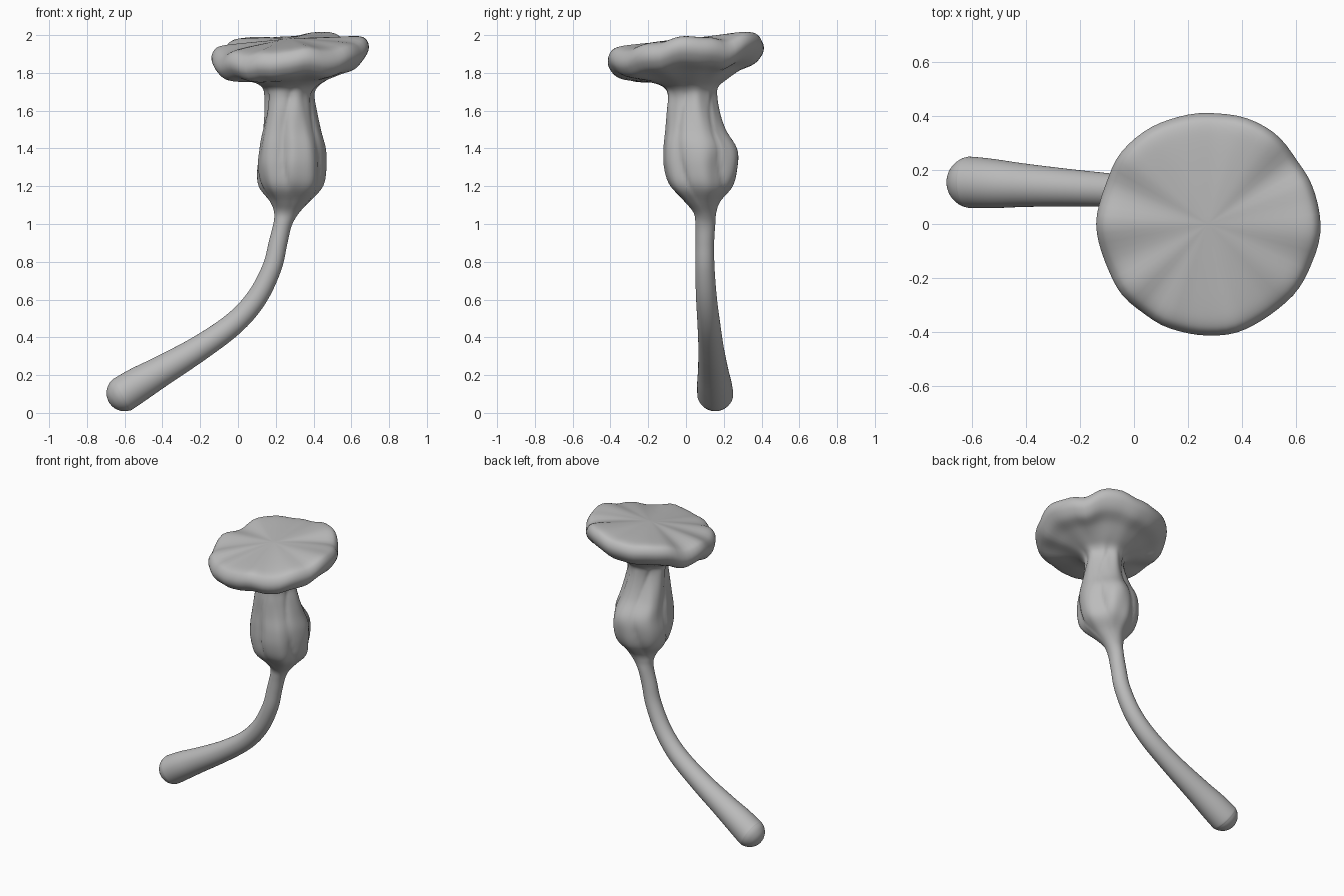
import bpy, bmesh, math
from mathutils import Vector, noise

cube = bpy.data.objects.get("Cube")
if cube:
    bpy.data.objects.remove(cube, do_unlink=True)

SIDES, STEPS = 72, 5

# Stem: x, z, radius, from the root upwards
stem = [(-.6, .105, .095), (-.52, .155, .091), (-.4, .225, .08), (-.2, .345, .067),
        (-.02, .475, .06), (.1, .61, .055), (.18, .77, .051), (.212, .9, .049)]
# Bulb: z, left x, right x, front y, back y
bulb = [(1.0, .188, .285, .05, .155), (1.06, .19, .32, .04, .16), (1.12, .17, .38, -.01, .18),
        (1.2, .115, .45, -.085, .24), (1.3, .098, .47, -.115, .262), (1.4, .11, .465, -.12, .262),
        (1.5, .128, .435, -.11, .21), (1.6, .142, .41, -.105, .175), (1.68, .145, .398, -.1, .16)]
# Cap: radius, z
cap = [(.145, 1.725), (.2, 1.757), (.28, 1.785), (.36, 1.81), (.4, 1.85), (.412, 1.89),
       (.4, 1.928), (.37, 1.951), (.3, 1.963), (.15, 1.974), (.01, 1.98)]

# All stations become: x, y, z, x radius, y radius, cap tilt weight
rows = []
root = Vector((-.6, .155, .105))
for deg in (88, 70, 50, 30, 14):
    a = math.radians(deg)
    p = root - Vector((.86, 0, .5)) * .097 * math.sin(a)
    rows.append((*p, .096 * math.cos(a), .096 * math.cos(a), 0))
for x, z, r in stem:
    rows.append((x, .155 - .055 * min(1, (z - .1) / .6), z, r, r, 0))
for z, x0, x1, y0, y1 in bulb:
    rows.append(((x0 + x1) / 2, (y0 + y1) / 2, z, (x1 - x0) / 2, (y1 - y0) / 2, 0))
for r, z in cap:
    t = min(1, (r - .14) / .15) if z < 1.85 else 1
    rows.append((.275, .025 * (1 - t), z, r, r, max(t, .1)))


def spline(a, b, c, d, t):
    return [.5 * (2*q + (r-p)*t + (2*p - 5*q + 4*r - s)*t*t + (3*q - p - 3*r + s)*t**3)
            for p, q, r, s in zip(a, b, c, d)]


def bump(z, low, high):
    t = max(0, min(1, (z - low) / (high - low)))
    return t * t * (3 - 2 * t)


path = []
for i in range(len(rows) - 1):
    four = [rows[max(0, min(len(rows) - 1, i + k))] for k in (-1, 0, 1, 2)]
    path += [spline(*four, s / STEPS) for s in range(STEPS)]
path.append(rows[-1])

bm = bmesh.new()
rings = []
for i, (x, y, z, rx, ry, tilt) in enumerate(path):
    before, after = path[max(0, i - 1)], path[min(len(path) - 1, i + 1)]
    tangent = (Vector(after[:3]) - Vector(before[:3])).normalized()
    tangent = tangent.lerp(Vector((0, 0, 1)), bump(z, .95, 1.12)).normalized()
    across = Vector((0, 1, 0)).cross(tangent).normalized()
    ribs = bump(z, 1.05, 1.2) * (1 - bump(z, 1.66, 1.78))
    rim = bump(z, 1.74, 1.84)
    ring = []
    for j in range(SIDES):
        a = math.tau * j / SIDES
        c, s = math.cos(a), math.sin(a)
        # Swollen folds on the bulb, wavy edge on the cap
        twist = a + .5 * math.sin((z - 1.1) * 5)
        fold = abs(math.sin(2.5 * twist + .4)) ** .7 - .75
        lump = noise.noise(Vector((c * 2.2, s * 2.2, z * 3.5)))
        wave = noise.noise(Vector((c * 2.5, s * 2.5, 7)))
        k = 1 + ribs * (.12 * fold + .1 * lump) + rim * .03 * wave
        p = Vector((x, y, z)) + across * (rx * c * k) + Vector((0, ry * s * k, 0))
        p.z += tilt * (.06 * (p.x - x) + .1 * (p.y - y) + .05 * wave * (rx / .41) ** 2)
        ring.append(bm.verts.new(p))
    rings.append(ring)
for low, high in zip(rings, rings[1:]):
    for j in range(SIDES):
        k = (j + 1) % SIDES
        bm.faces.new((low[j], low[k], high[k], high[j]))
bm.faces.new(list(reversed(rings[0])))
bm.faces.new(rings[-1])
bmesh.ops.recalc_face_normals(bm, faces=bm.faces)
for f in bm.faces:
    f.smooth = True

mesh = bpy.data.meshes.new("mushroom")
bm.to_mesh(mesh)
bm.free()
obj = bpy.data.objects.new("mushroom", mesh)
bpy.context.collection.objects.link(obj)

grey = bpy.data.materials.new("plain grey")
grey.use_nodes = True
grey.diffuse_color = (.5, .5, .5, 1)
grey.node_tree.nodes["Principled BSDF"].inputs["Base Color"].default_value = (.5, .5, .5, 1)
mesh.materials.append(grey)
